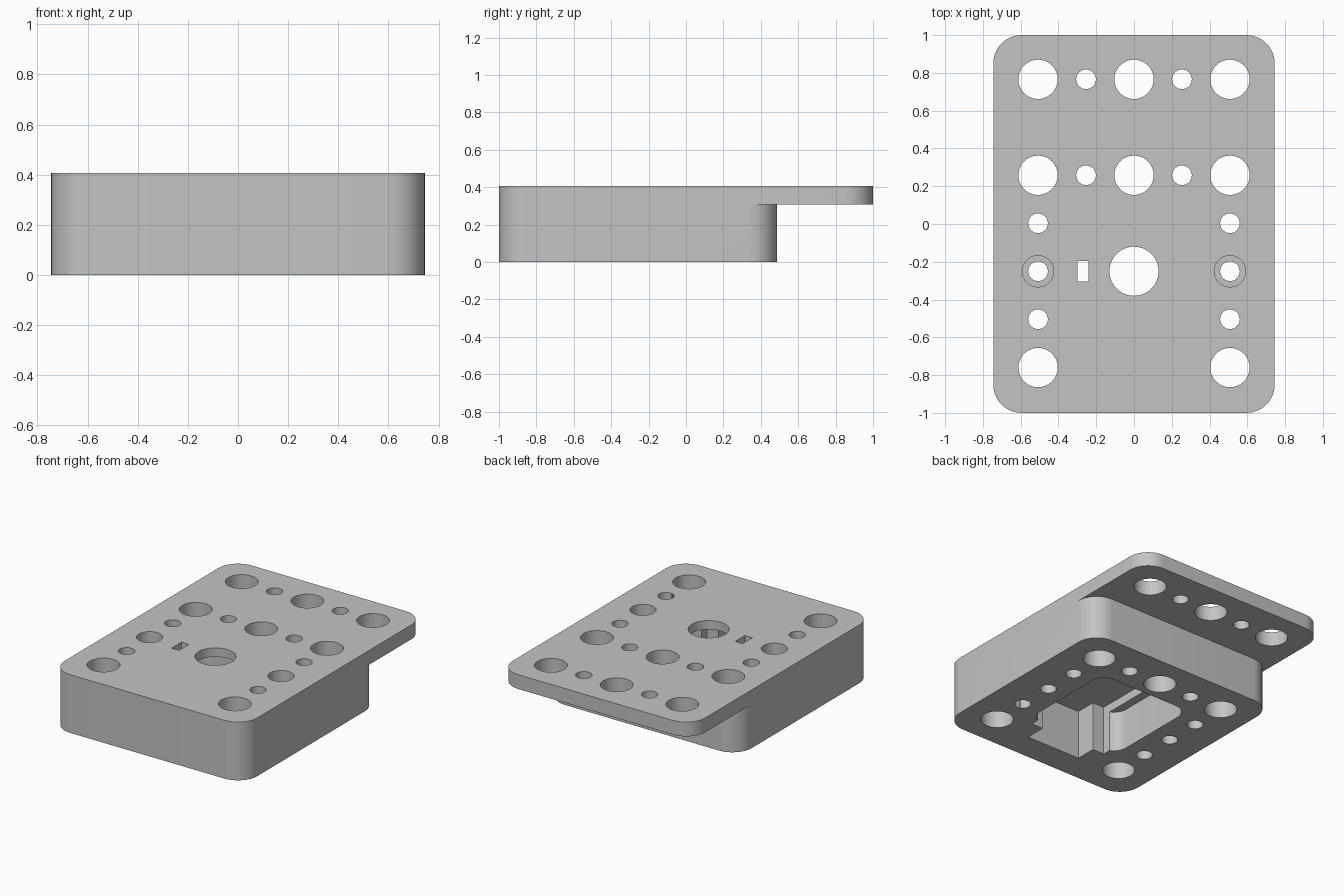
import bpy, bmesh
from math import sin, cos, pi

if "Cube" in bpy.data.objects:
    bpy.data.objects.remove(bpy.data.objects["Cube"])

grey = bpy.data.materials.new("plain_grey")
grey.use_nodes = True
grey.diffuse_color = (0.55, 0.55, 0.55, 1)
grey.node_tree.nodes["Principled BSDF"].inputs["Base Color"].default_value = (0.55, 0.55, 0.55, 1)


def prism(name, outline, z0, z1):
    """Extrude a closed outline from z0 to z1."""
    bm = bmesh.new()
    face = bm.faces.new([bm.verts.new((x, y, z0)) for x, y in outline])
    top = bmesh.ops.extrude_face_region(bm, geom=[face])["geom"]
    verts = [v for v in top if isinstance(v, bmesh.types.BMVert)]
    bmesh.ops.translate(bm, vec=(0, 0, z1 - z0), verts=verts)
    bmesh.ops.recalc_face_normals(bm, faces=bm.faces)
    mesh = bpy.data.meshes.new(name)
    bm.to_mesh(mesh)
    bm.free()
    mesh.materials.append(grey)
    obj = bpy.data.objects.new(name, mesh)
    bpy.context.collection.objects.link(obj)
    return obj


def circle(cx, cy, r, n=48):
    return [(cx + r * cos(2 * pi * i / n), cy + r * sin(2 * pi * i / n)) for i in range(n)]


def rect(x0, x1, y0, y1, r=0.0, n=12):
    """Rectangle outline, with rounded corners when r is given."""
    if r == 0:
        return [(x0, y0), (x1, y0), (x1, y1), (x0, y1)]
    centres = [(x1 - r, y1 - r), (x0 + r, y1 - r), (x0 + r, y0 + r), (x1 - r, y0 + r)]
    return [(cx + r * cos(pi / 2 * (q + i / n)), cy + r * sin(pi / 2 * (q + i / n)))
            for q, (cx, cy) in enumerate(centres) for i in range(n + 1)]


def combine(obj, other, operation):
    """Apply a boolean and discard the helper."""
    other.hide_render = True
    mod = obj.modifiers.new(operation.lower(), 'BOOLEAN')
    mod.object, mod.operation, mod.solver = other, operation, 'EXACT'
    bpy.context.view_layer.objects.active = obj
    bpy.ops.object.modifier_apply(modifier=mod.name)
    bpy.data.objects.remove(other)


# Thin top plate with the thick block under its front part
body = prism("mounting_block", rect(-0.745, 0.745, -1, 1, 0.15), 0.307, 0.407)
combine(body, prism("lower_block", rect(-0.745, 0.745, -1, 0.487, 0.15), 0, 0.35), 'UNION')


def cut(outline, z0=-0.1, z1=0.5):
    combine(body, prism("cutter", outline, z0, z1), 'DIFFERENCE')


# Large and small through holes
P = 0.508
BIG, SMALL = 0.104, 0.052
for y in (0.766, 0.258):
    for x in (-P, 0, P):
        cut(circle(x, y, BIG))
    for x in (-P / 2, P / 2):
        cut(circle(x, y, SMALL))
for x in (-P, P):
    cut(circle(x, -0.76, BIG))
    for y in (0.004, -0.25, -0.504):
        cut(circle(x, y, SMALL))
    # Counterbore for the screw head
    cut(circle(x, -0.25, 0.083), 0.2)

# Stepped pocket in the underside: rounded body, deep recess, front channel
cut(rect(-0.36, 0.36, -0.61, 0.11, 0.1), z1=0.285)
cut(rect(-0.30, 0.30, -0.66, 0.08), z1=0.345)
cut(rect(-0.21, 0.21, -0.805, -0.5), z1=0.345)

# Centre opening and narrow slot
cut(circle(0, -0.25, 0.13, 64))
cut(rect(-0.30, -0.242, -0.305, -0.197), z0=0.2)

bpy.ops.object.select_all(action='DESELECT')
body.select_set(True)
bpy.context.view_layer.objects.active = body
bpy.ops.object.shade_smooth_by_angle()
